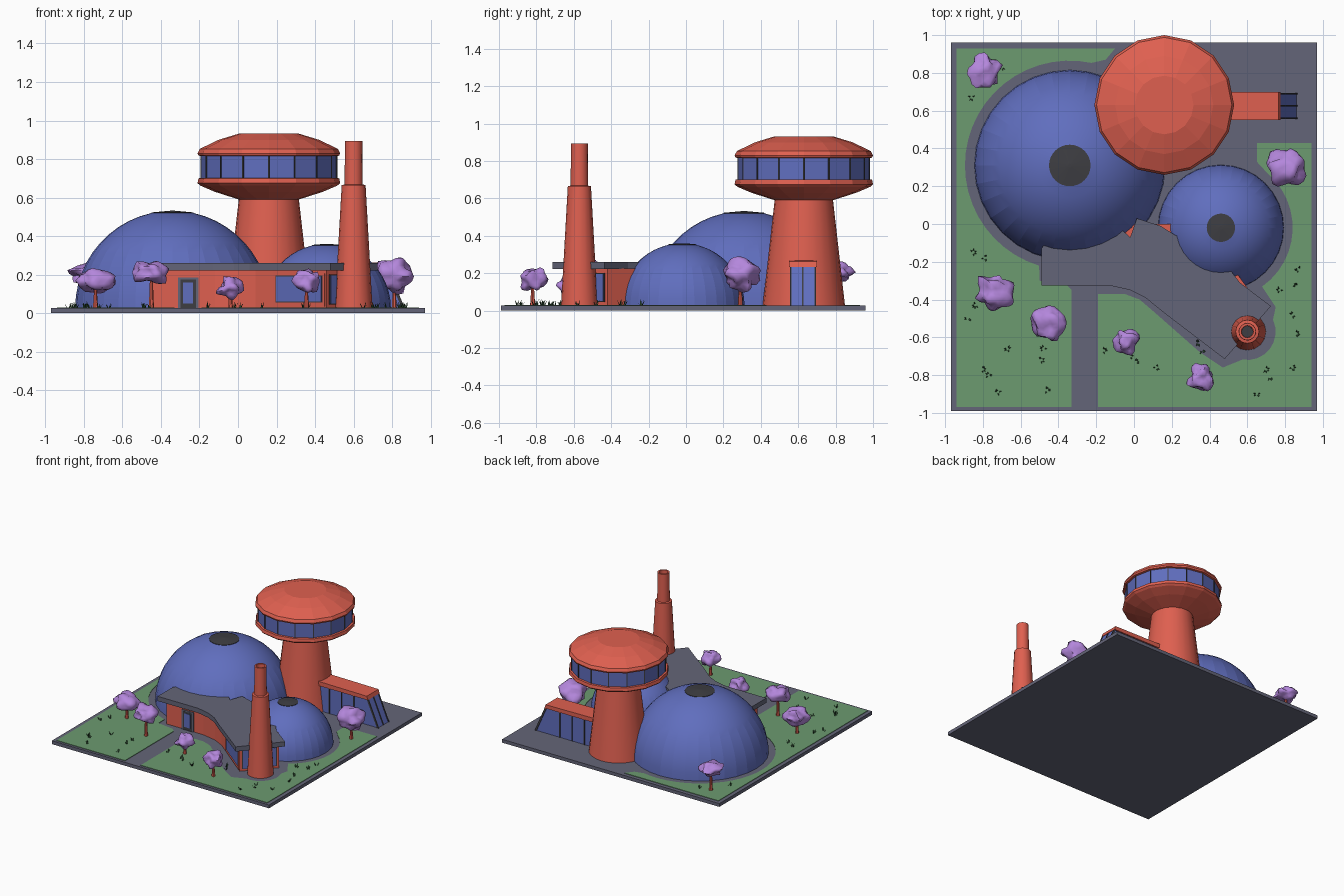
import bpy, bmesh, math, random
from mathutils import Vector, noise

random.seed(4)
if "Cube" in bpy.data.objects:
    bpy.data.objects.remove(bpy.data.objects["Cube"])


def material(name, r, g, b):
    m = bpy.data.materials.new(name)
    m.use_nodes = True
    m.diffuse_color = (r, g, b, 1)
    m.node_tree.nodes["Principled BSDF"].inputs["Base Color"].default_value = (r, g, b, 1)
    return m


GREY = material("slate grey", .127, .13, .188)
GRASS = material("grass green", .15, .328, .162)
RED = material("brick red", .74, .117, .08)
BLUE = material("glass blue", .117, .156, .515)
PURPLE = material("blossom purple", .456, .242, .716)
DARK = material("charcoal", .048, .048, .055)
BLADE = material("dark green", .026, .08, .032)
GROUND = .027


def finish(name, bm, *mats):
    bmesh.ops.recalc_face_normals(bm, faces=bm.faces)
    me = bpy.data.meshes.new(name)
    bm.to_mesh(me)
    bm.free()
    for m in mats:
        me.materials.append(m)
    ob = bpy.data.objects.new(name, me)
    bpy.context.collection.objects.link(ob)
    return ob


def smooth(ob, degrees):
    bpy.ops.object.select_all(action="DESELECT")
    ob.select_set(True)
    bpy.context.view_layer.objects.active = ob
    bpy.ops.object.shade_smooth_by_angle(angle=math.radians(degrees))


def prism(name, outline, a, b, mat, axis="z"):
    """Extrude an outline from a to b along z (outline x,y) or y (outline x,z)."""
    place = (lambda p, h: (p[0], p[1], h)) if axis == "z" else (lambda p, h: (p[0], h, p[1]))
    bm = bmesh.new()
    low = [bm.verts.new(place(p, a)) for p in outline]
    high = [bm.verts.new(place(p, b)) for p in outline]
    bm.faces.new(low)
    bm.faces.new(high)
    for i in range(len(low)):
        j = i - 1
        bm.faces.new((low[j], low[i], high[i], high[j]))
    return finish(name, bm, mat)


def lathe(name, profile, centre, sides, mats, rule=lambda c: 0):
    """Spin (radius, height) points around a vertical axis; rule picks the colour."""
    bm = bmesh.new()
    rings = []
    for r, z in profile:
        rings.append([bm.verts.new((centre[0] + r * math.cos(math.tau * i / sides),
                                    centre[1] + r * math.sin(math.tau * i / sides), z))
                      for i in range(sides)])
    for low, high in zip(rings, rings[1:]):
        for i in range(sides):
            bm.faces.new((low[i - 1], low[i], high[i], high[i - 1]))
    bm.faces.new(rings[0])
    bm.faces.new(rings[-1])
    for f in bm.faces:
        f.material_index = rule(f.calc_center_median())
    return finish(name, bm, *mats)


def panel(name, p, q, t0, t1, z0, z1, depth, mat):
    """Thin plate on the outside of the wall running from p to q."""
    p, q = Vector(p), Vector(q)
    d = (q - p).normalized()
    out = Vector((d.y, -d.x)) * depth
    a, b = p.lerp(q, t0), p.lerp(q, t1)
    return prism(name, [a, b, b + out, a + out], z0, z1, mat)


def arc(centre, r, start, end, steps):
    angles = [math.radians(start + (end - start) * i / steps) for i in range(steps + 1)]
    return [(centre[0] + r * math.cos(t), centre[1] + r * math.sin(t)) for t in angles]


BIG, SMALL, TOWER, STACK = (-.34, .31), (.46, -.02), (.16, .63), (.6, -.57)

# Ground slab and lawns
prism("ground_slab", [(-.97, -.99), (.97, -.99), (.97, .96), (-.97, .96)], 0, GROUND, GREY)
prism("left_lawn", [(-.94, -.97), (-.33, -.97), (-.33, -.35), (-.36, -.32), (-.5, -.3)]
      + arc(BIG, .555, 253, 78, 24) + [(-.15, .87), (-.1, .93), (-.94, .93)],
      GROUND, GROUND + .004, GRASS)
prism("right_lawn", [(-.19, -.97), (.94, -.97), (.94, .43), (.65, .43), (.65, .33)]
      + arc(SMALL, .38, 50, -55, 12) + [(.75, -.44)] + arc(STACK, .15, 25, -100, 8)
      + [(.47, -.76), (.35, -.68), (.1, -.46), (.03, -.4), (-.05, -.37), (-.19, -.37)],
      GROUND, GROUND + .004, GRASS)

# Domes with dark roof caps
for name, c, r, cap in (("large_dome", BIG, .505, .11), ("small_dome", SMALL, .333, .075)):
    stop = math.acos(cap / r)
    rings = [(r * math.cos(stop * i / 11), GROUND + r * math.sin(stop * i / 11)) for i in range(12)]
    smooth(lathe(name, rings, c, 32, [BLUE]), 8)
    top = rings[-1][1]
    lathe(name + "_cap", [(cap, top - .004), (cap, top + .003), (.01, GROUND + r)], c, 32, [DARK])

# Tower with a glazed observation deck
stem = lathe("tower_stem", [(.22, GROUND), (.155, .6)], TOWER, 24, [RED])
smooth(stem, 30)
lathe("tower_deck", [(.155, .59), (.28, .63), (.355, .662), (.37, .675), (.365, .7), (.35, .702),
                     (.35, .815), (.365, .818), (.37, .83), (.358, .853), (.26, .9), (.155, .932)],
      TOWER, 16, [RED, BLUE], lambda c: int(.71 < c.z < .81))
for i in range(16):
    t = math.tau * i / 16
    x, y = TOWER[0] + .35 * math.cos(t), TOWER[1] + .35 * math.sin(t)
    prism("deck_mullion", arc((x, y), .005, 0, 270, 3), .7, .817, DARK)

# Chimney with a hollow top
chimney = lathe("chimney", [(.098, GROUND), (.062, .665), (.047, .668), (.045, .893), (.032, .893),
                            (.03, .8)], STACK, 16, [RED, DARK], lambda c: int(.79 < c.z < .81))
smooth(chimney, 30)

# Entrance hall: walls and overhanging flat roof
walls = [(-.45, 0), (-.45, -.27), (-.12, -.27), (0, -.295), (.09, -.34), (.18, -.41),
         (.46, -.635), (.66, -.42), (.5, -.2), (.2, 0)]
prism("hall_walls", walls, GROUND, .225, RED)
prism("hall_roof", [(-.49, -.13), (-.49, -.325), (-.13, -.325), (-.02, -.35), (.06, -.39), (.165, -.475),
                    (.48, -.715), (.725, -.435), (.56, -.31), (.4, -.1), (.22, -.06), (.14, -.01),
                    (.015, .03), (-.02, -.07), (-.1, 0), (-.4, 0)], .222, .26, GREY)

# Door and hall windows
front, slant, end = walls[1:3], walls[5:7], walls[6:8]
panel("door_frame", *front, .42, .74, GROUND, .185, .006, GREY)
panel("door_leaf", *front, .46, .7, GROUND, .175, .007, DARK)
panel("door_glass", *front, .5, .66, .05, .16, .009, BLUE)
panel("front_window_frame", *slant, .03, .97, .035, .205, .006, RED)
panel("front_window_edge", *slant, .065, .935, .055, .195, .007, DARK)
panel("front_window_glass", *slant, .08, .92, .06, .19, .009, BLUE)
for t in (.06, .72):
    panel("end_window_edge", *end, t, t + .22, .045, .2, .006, DARK)
    panel("end_window_glass", *end, t + .02, t + .2, .05, .195, .008, BLUE)

# Glazed annex beside the tower, with a slanted end
prism("annex_glass", [(.25, GROUND), (.86, GROUND), (.77, .235), (.25, .235)], .56, .69, BLUE, "y")
prism("annex_roof", [(.25, .232), (.775, .232), (.765, .262), (.25, .268)], .55, .7, RED, "y")
for y in (.56, .625, .69):
    prism("annex_end_bar", [(.85, GROUND), (.866, GROUND), (.776, .233), (.76, .233)],
          y - .004, y + .004, DARK, "y")
for y in (.558, .692):
    for x in (.42, .53, .64):
        prism("annex_side_bar", [(x, GROUND), (x + .008, GROUND), (x + .008, .233), (x, .233)],
              y - .003, y + .003, DARK, "y")

# Blossom trees: x, y, crown radius, crown bottom, crown top
for n, (x, y, r, low, high) in enumerate([
        (-.79, .81, .085, .15, .26), (-.74, -.36, .1, .1, .24), (-.45, -.53, .09, .15, .275),
        (-.04, -.62, .065, .08, .19), (.355, -.82, .07, .1, .235), (.81, .29, .1, .1, .28)]):
    mid = (low + high) / 2
    lathe("tree_trunk", [(.014, GROUND), (.009, low), (.007, mid)], (x, y), 7, [RED])
    bm = bmesh.new()
    bmesh.ops.create_icosphere(bm, subdivisions=3, radius=1)
    for v in bm.verts:
        bump = .92 + .5 * noise.noise(v.co * 1.5 + Vector((n * 7.3, n, 2)))
        v.co = Vector((x, y, mid)) + Vector((v.co.x * r, v.co.y * r, v.co.z * (high - low) / 2)) * bump
    smooth(finish("tree_crown", bm, PURPLE), 60)

# Grass tufts
spots = [(-.85, -.15), (-.79, -.18), (-.84, -.43), (-.88, -.5), (-.67, -.66), (-.48, -.66), (-.49, -.72),
         (-.8, -.77), (-.77, -.8), (-.72, -.89), (-.46, -.88), (-.16, -.67), (-.02, -.7), (.01, -.73),
         (.12, -.76), (.34, -.63), (.36, -.67), (.7, -.77), (.72, -.81), (.65, -.9), (.84, -.76),
         (.86, -.58), (.84, -.48), (.87, -.24), (.86, -.33), (.77, -.35), (-.86, .67), (-.7, .83)]
bm = bmesh.new()
for x, y in spots:
    for k in range(5):
        t = random.uniform(0, math.tau)
        d = Vector((math.cos(t), math.sin(t), 0))
        side = Vector((-d.y, d.x, 0)) * .005
        root = Vector((x, y, GROUND)) + d * .006
        tip = root + d * .014 + Vector((0, 0, random.uniform(.02, .035)))
        bm.faces.new([bm.verts.new(p) for p in (root - side, root + side, tip)])
finish("grass_tufts", bm, BLADE)
